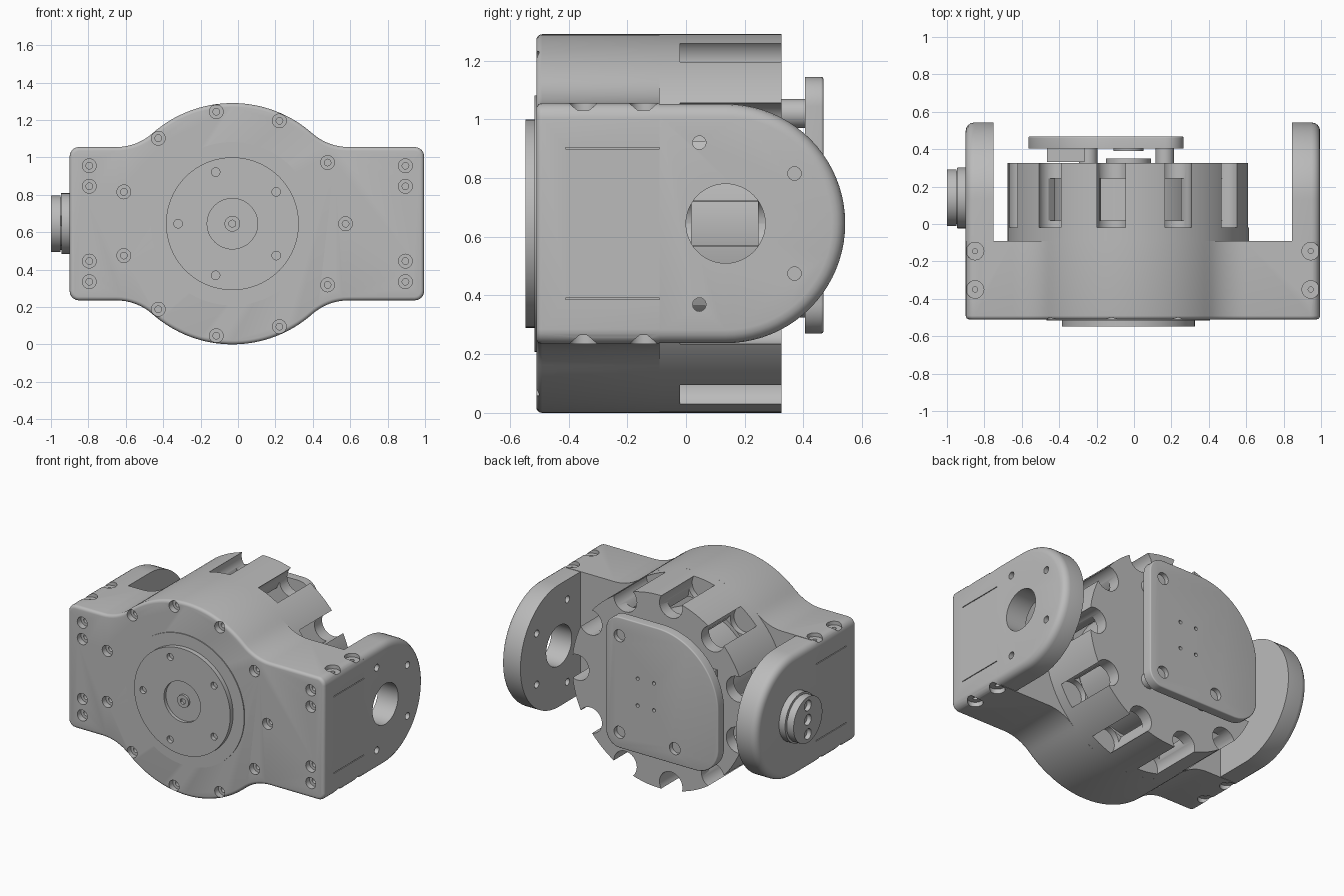
import bpy, bmesh, math
from math import cos, sin, pi, radians
from mathutils import Matrix, Vector

cube = bpy.data.objects.get("Cube")
if cube:
    bpy.data.objects.remove(cube, do_unlink=True)

grey = bpy.data.materials.new("plain_grey")
grey.use_nodes = True
grey.diffuse_color = (0.5, 0.5, 0.5, 1)
grey.node_tree.nodes["Principled BSDF"].inputs["Base Color"].default_value = (0.5, 0.5, 0.5, 1)

CX, CZ = -0.03, 0.645          # main axis
ARM_Y = 0.135                  # arm pivot
FRONT, SEAM, BACK = -0.51, -0.09, 0.325
TURN = {"x": Matrix.Rotation(pi / 2, 4, "Y"), "y": Matrix.Rotation(pi / 2, 4, "X"), "z": Matrix()}


def finish(name, bm):
    bmesh.ops.recalc_face_normals(bm, faces=bm.faces)
    mesh = bpy.data.meshes.new(name)
    bm.to_mesh(mesh)
    bm.free()
    mesh.materials.append(grey)
    ob = bpy.data.objects.new(name, mesh)
    bpy.context.collection.objects.link(ob)
    return ob


def arc(cx, cy, r, a0, a1, n=8):
    angles = [radians(a0 + (a1 - a0) * i / n) for i in range(n + 1)]
    return [(cx + r * cos(a), cy + r * sin(a)) for a in angles]


def prism(name, pts, axis, lo, hi, rim=None, bevel=0.02):
    """Extrude a 2D outline along x or y; rim picks the edges to round."""
    bm = bmesh.new()
    place = (lambda p: (lo, p[0], p[1])) if axis == "x" else (lambda p: (p[0], lo, p[1]))
    face = bm.faces.new([bm.verts.new(place(p)) for p in pts])
    out = bmesh.ops.extrude_face_region(bm, geom=[face])
    step = Vector((hi - lo, 0, 0)) if axis == "x" else Vector((0, hi - lo, 0))
    bmesh.ops.translate(bm, vec=step, verts=[v for v in out["geom"] if isinstance(v, bmesh.types.BMVert)])
    bmesh.ops.recalc_face_normals(bm, faces=bm.faces)
    if rim:
        edges = [e for e in bm.edges if rim(e.verts[0].co, e.verts[1].co)]
        bmesh.ops.bevel(bm, geom=edges, offset=bevel, segments=4, profile=0.5, affect="EDGES")
    return finish(name, bm)


def cylinders(name, axis, centres, r, length, sides=24):
    bm = bmesh.new()
    for c in centres:
        bmesh.ops.create_cone(bm, cap_ends=True, segments=sides, radius1=r, radius2=r, depth=length,
                              matrix=Matrix.Translation(c) @ TURN[axis])
    return finish(name, bm)


def boxes(name, items):
    """Each item is (matrix, size)."""
    bm = bmesh.new()
    for m, size in items:
        bmesh.ops.create_cube(bm, size=1, matrix=m @ Matrix.Diagonal((*size, 1)))
    return finish(name, bm)


def disc(name, r, y0, y1, sides=96):
    return cylinders(name, "y", [(CX, (y0 + y1) / 2, CZ)], r, y1 - y0, sides)


def polar(r, degrees, y):
    a = radians(degrees)
    return (CX + r * cos(a), y, CZ + r * sin(a))


def cut(target, *cutters):
    for c in cutters:
        c.hide_render = True
        mod = target.modifiers.new("cut", "BOOLEAN")
        mod.object, mod.operation, mod.solver = c, "DIFFERENCE", "EXACT"
        bpy.context.view_layer.objects.active = target
        bpy.ops.object.modifier_apply(modifier=mod.name)
        bpy.data.objects.remove(c, do_unlink=True)


screw_angles = [i * 360 / 11 for i in range(11)]
pivot_angles = [36 + i * 72 for i in range(5)]

# Main body: wide housing whose ends flow into the round centre
R, FX, FZ = 0.29, 0.62, 0.70
tangent = math.degrees(math.atan2(FZ, FX))
top = arc(0.945, 1.005, 0.05, 0, 90, 5)
top += arc(CX + FX, CZ + FZ, R, 270, 180 + tangent)
top += arc(CX, CZ, 0.645, tangent, 180 - tangent, 32)[1:-1]
top += arc(CX - FX, CZ + FZ, R, -tangent, -90)
top += arc(-0.85, 1.005, 0.05, 90, 180, 5)
outline = top + [(x, 2 * CZ - z) for x, z in reversed(top)]
body = prism("main_body", outline, "y", FRONT, SEAM,
             lambda a, b: max(a.y, b.y) < FRONT + 0.001)

plate_screws = [(x, FRONT, CZ + s * h) for x in (-0.795, 0.895) for s in (-1, 1) for h in (0.2, 0.31)]
rim_screws = [polar(0.605, a, FRONT) for a in screw_angles]
side_bores = [(x, y, z) for x in (-0.85, 0.945) for y in (-0.145, -0.35) for z in (0.22, 1.075)]
cut(body,
    cylinders("counterbores", "y", plate_screws + rim_screws, 0.037, 0.08),
    cylinders("screw_holes", "y", plate_screws, 0.018, 0.3, 12),
    cylinders("rim_screw_holes", "y", rim_screws, 0.018, 1.0, 12),
    cylinders("side_bores", "z", side_bores, 0.047, 0.09),
    cylinders("side_bore_holes", "z", side_bores, 0.014, 0.2, 12),
    boxes("side_grooves", [(Matrix.Translation((x, -0.25, CZ + s * 0.256)), (0.012, 0.32, 0.005))
                           for x in (-0.9, 0.995) for s in (-1, 1)]))

# Arms with half-round ends, rounded on the outer rim
arm_outline = [(SEAM, 0.2375)] + arc(ARM_Y, CZ, 0.4075, -90, 90, 40) + [(SEAM, 1.0525)]


def arm(name, inner, outer):
    return prism(name, arm_outline, "x", inner, outer,
                 lambda a, b: abs(a.x - outer) < 0.001 and abs(b.x - outer) < 0.001
                 and max(a.y, b.y) > SEAM + 0.001, 0.045)


left_arm = arm("left_arm", 0.845, 0.995)
right_arm = arm("right_arm", -0.75, -0.9)
bolt_circle = [(0.92, ARM_Y + 0.29 * cos(radians(a + 72)), CZ + 0.29 * sin(radians(a + 72)))
               for a in pivot_angles]
cut(left_arm,
    cylinders("pivot_bore", "x", [(0.92, ARM_Y, CZ)], 0.135, 0.4, 48),
    cylinders("pivot_bolt_holes", "x", bolt_circle, 0.023, 0.4, 16))

# Pivot knob on the right arm
cylinders("pivot_collar", "x", [(-0.92, 0.14, CZ)], 0.163, 0.05, 48)
cylinders("pivot_neck", "x", [(-0.94, 0.14, CZ)], 0.14, 0.04, 48)
knob = cylinders("pivot_knob", "x", [(-0.975, 0.14, CZ)], 0.152, 0.05, 48)
cut(knob, cylinders("knob_holes", "x", [(-1.0, 0.14, CZ + d) for d in (-0.095, 0, 0.095)], 0.035, 0.06))

# Rear housing ring: thin wall with a back flange, turned about the main axis
bm = bmesh.new()
section = [(0.645, SEAM), (0.645, BACK), (0.1, BACK), (0.1, 0.25), (0.52, 0.25), (0.52, SEAM)]
loop = [bm.verts.new((CX + r, y, CZ)) for r, y in section]
edges = [bm.edges.new((loop[i], loop[(i + 1) % len(loop)])) for i in range(len(loop))]
bmesh.ops.spin(bm, geom=edges, cent=(CX, 0, CZ), axis=(0, 1, 0), angle=2 * pi, steps=96)
bmesh.ops.remove_doubles(bm, verts=bm.verts, dist=0.0005)
ring = finish("rear_ring", bm)
windows = [(Matrix.Translation(polar(0.57, a, 0.132)) @ Matrix.Rotation(-radians(a), 4, "Y"),
            (0.3, 0.225, 0.15)) for a in screw_angles]
cut(ring,
    cylinders("scallops", "y", [polar(0.605, a, 0.19) for a in screw_angles], 0.085, 0.42, 32),
    boxes("windows", windows))
disc("inner_drum", 0.4, SEAM, 0.26)

# Front output disc
disc("front_seal", 0.437, -0.516, -0.49)
output = disc("output_disc", 0.355, -0.547, -0.5)
cut(output,
    disc("hub_recess", 0.135, -0.6, -0.525, 48),
    cylinders("output_holes", "y", [polar(0.29, a, -0.55) for a in pivot_angles], 0.023, 0.06, 16))
hub = disc("hub_screw", 0.042, -0.54, -0.51, 24)
cut(hub, disc("hub_socket", 0.02, -0.6, -0.525, 6))

# Rear cover plate with one large rounded corner, carried on posts
cover_outline = (arc(0.165, 1.045, 0.1, 0, 90) + arc(-0.115, 0.695, 0.45, 90, 180, 24)
                 + arc(-0.395, 0.44, 0.17, 180, 270) + arc(0.165, 0.37, 0.1, 270, 360))
cover = prism("rear_cover", cover_outline, "y", 0.405, 0.468,
              lambda a, b: min(a.y, b.y) > 0.467, 0.008)
posts = [(0.165, 1.02), (0.165, 0.375), (-0.245, 0.375)]
cut(cover,
    cylinders("cover_counterbores", "y", [(x, 0.468, z) for x, z in posts], 0.04, 0.06),
    cylinders("cover_pin_holes", "y", [(x, 0.468, z) for x in (-0.09, 0.03) for z in (0.59, 0.77)],
              0.012, 0.06, 12))
cylinders("cover_posts", "y", [(x, 0.365, z) for x, z in posts], 0.05, 0.09)
disc("sensor_magnet", 0.12, 0.31, 0.35, 48)
disc("sensor_chip", 0.08, 0.39, 0.41, 32)
boxes("cable_socket", [(Matrix.Translation((-0.365, 0.37, 0.8)), (0.2, 0.075, 0.22))])

# Smooth the round surfaces, keep the edges crisp
bpy.ops.object.select_all(action="DESELECT")
for ob in bpy.context.scene.objects:
    if ob.type == "MESH":
        ob.select_set(True)
        bpy.context.view_layer.objects.active = ob
bpy.ops.object.shade_smooth_by_angle(angle=radians(32))
